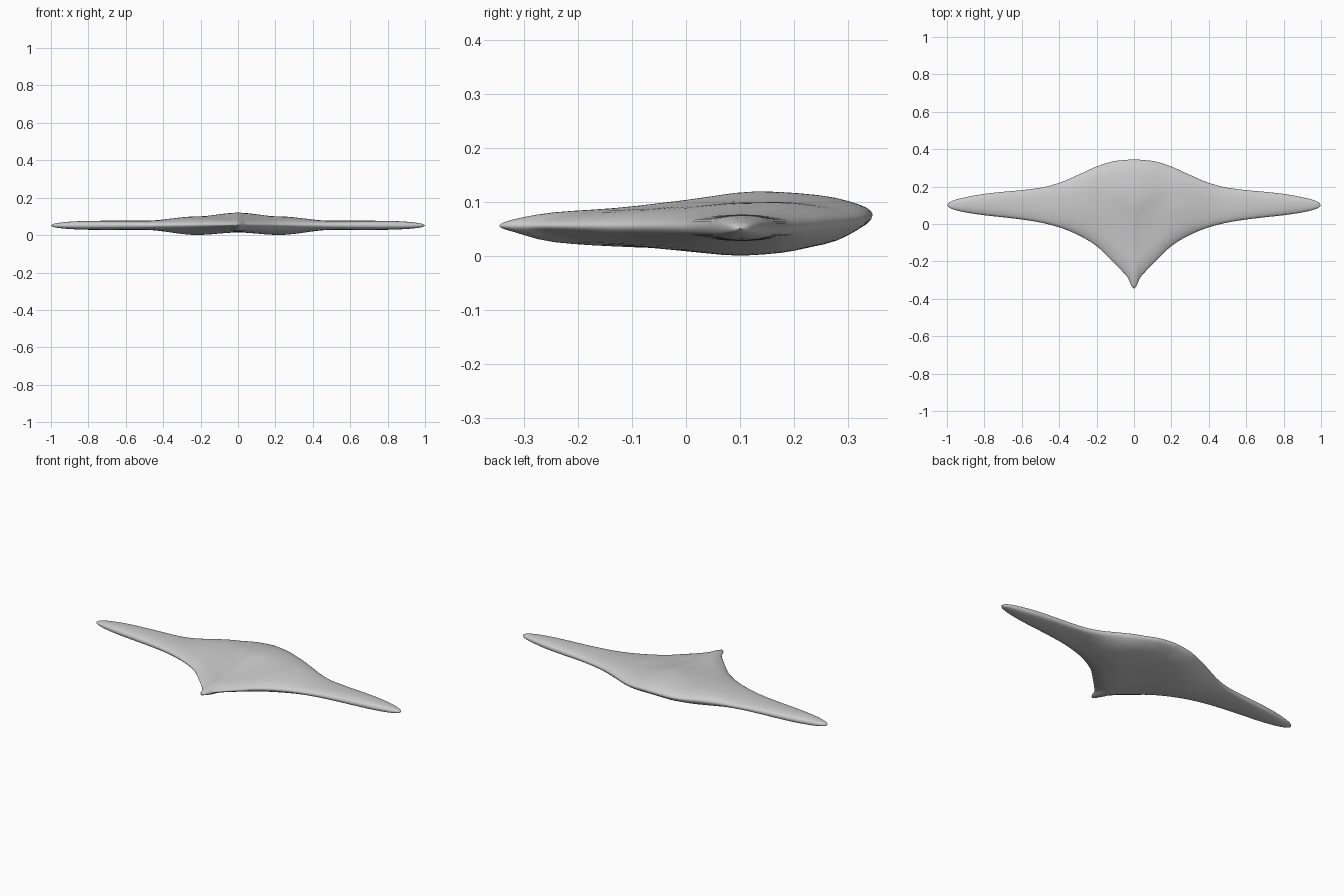
import bpy, bmesh, math

if "Cube" in bpy.data.objects:
    bpy.data.objects.remove(bpy.data.objects["Cube"])

# Outline in plan: distance from centre -> front edge and back edge
FRONT = [(0, -.346), (.012, -.335), (.03, -.292), (.075, -.24), (.14, -.175), (.2, -.118), (.3, -.058),
         (.4, -.018), (.5, .008), (.6, .024), (.7, .036), (.8, .047), (.9, .062), (.96, .076), (.985, .086), (1, .1)]
BACK = [(0, .346), (.1, .337), (.2, .307), (.3, .262), (.4, .22), (.5, .194), (.6, .181), (.7, .172),
        (.8, .161), (.9, .143), (.96, .128), (.985, .117), (1, .1)]
# Half thickness factor towards the wing tip
TIP = [(0, 1), (.7, 1), (.8, .97), (.9, .8), (.96, .55), (.985, .35), (1, 0)]
# Cross-section heights, front edge to back edge, at three stations
STATIONS = [0, .22, .5]
TOPS = [[.056, .068, .081, .089, .104, .12, .113, .096, .077],
        [.055, .068, .082, .092, .099, .1, .094, .081, .065],
        [.0525 + .0245 * s for s in (0, .5, .78, .95, 1, .95, .78, .5, 0)]]
BOTS = [[.056, .045, .026, .018, .014, .014, .022, .05, .077],
        [.055, .04, .02, .008, .001, .006, .022, .045, .065],
        [.0525 - .0245 * s for s in (0, .5, .78, .95, 1, .95, .78, .5, 0)]]


def curve(pts, x):
    """Smooth monotone interpolation through (x, y) points."""
    n = len(pts)
    d = [(pts[i + 1][1] - pts[i][1]) / (pts[i + 1][0] - pts[i][0]) for i in range(n - 1)]
    i = 0
    while i < n - 2 and x > pts[i + 1][0]:
        i += 1

    def slope(k):
        if k == 0 or k == n - 1:
            return d[0] if k == 0 else d[-1]
        a, b = d[k - 1], d[k]
        return 0 if a * b <= 0 else 2 * a * b / (a + b)
    h = pts[i + 1][0] - pts[i][0]
    t = min(1, max(0, (x - pts[i][0]) / h))
    return ((2*t**3 - 3*t*t + 1) * pts[i][1] + (t**3 - 2*t*t + t) * h * slope(i)
            + (3*t*t - 2*t**3) * pts[i + 1][1] + (t**3 - t*t) * h * slope(i + 1))


def section(tables, x, f):
    """Height at distance x and fraction f round the half ring."""
    v = [curve([(k / 8, z) for k, z in enumerate(tb)], f) for tb in tables]
    if x >= STATIONS[2]:
        return v[2]
    i = 0 if x < STATIONS[1] else 1
    t = (x - STATIONS[i]) / (STATIONS[i + 1] - STATIONS[i])
    t = t * t * (3 - 2 * t)
    return v[i] * (1 - t) + v[i + 1] * t


# Body and wings as one loft of rings from tip to tip
bm = bmesh.new()
HALF, N = 60, 24
dist = [((1 - math.cos(math.pi * k / HALF)) / 2) for k in range(HALF)]
xs = [-1 * d for d in reversed(dist)] + dist[1:]
rings = []
for x in xs:
    a = abs(x)
    y0, y1, s = curve(FRONT, a), curve(BACK, a), curve(TIP, a)
    ring = []
    for k in range(2 * N):
        f = k / N if k <= N else (2 * N - k) / N
        y = y0 + (y1 - y0) * (1 - math.cos(math.pi * f)) / 2
        z = section(TOPS if k <= N else BOTS, a, f)
        ring.append(bm.verts.new((x, y, .051 + (z - .051) * s)))
    rings.append(ring)
for r, q in zip(rings, rings[1:]):
    for k in range(2 * N):
        j = (k + 1) % (2 * N)
        bm.faces.new((r[k], r[j], q[j], q[k]))

# Wing tips
for ring, x in ((rings[0], -1), (rings[-1], 1)):
    tip = bm.verts.new((x, .1, .051))
    for k in range(2 * N):
        bm.faces.new((ring[k], ring[(k + 1) % (2 * N)], tip))
bmesh.ops.recalc_face_normals(bm, faces=bm.faces)
for f in bm.faces:
    f.smooth = True

mesh = bpy.data.meshes.new("winged_body")
bm.to_mesh(mesh)
bm.free()
body = bpy.data.objects.new("winged_body", mesh)
bpy.context.collection.objects.link(body)
grey = bpy.data.materials.new("plain grey")
grey.diffuse_color = (.6, .6, .6, 1)
grey.use_nodes = True
grey.node_tree.nodes["Principled BSDF"].inputs["Base Color"].default_value = grey.diffuse_color
mesh.materials.append(grey)
